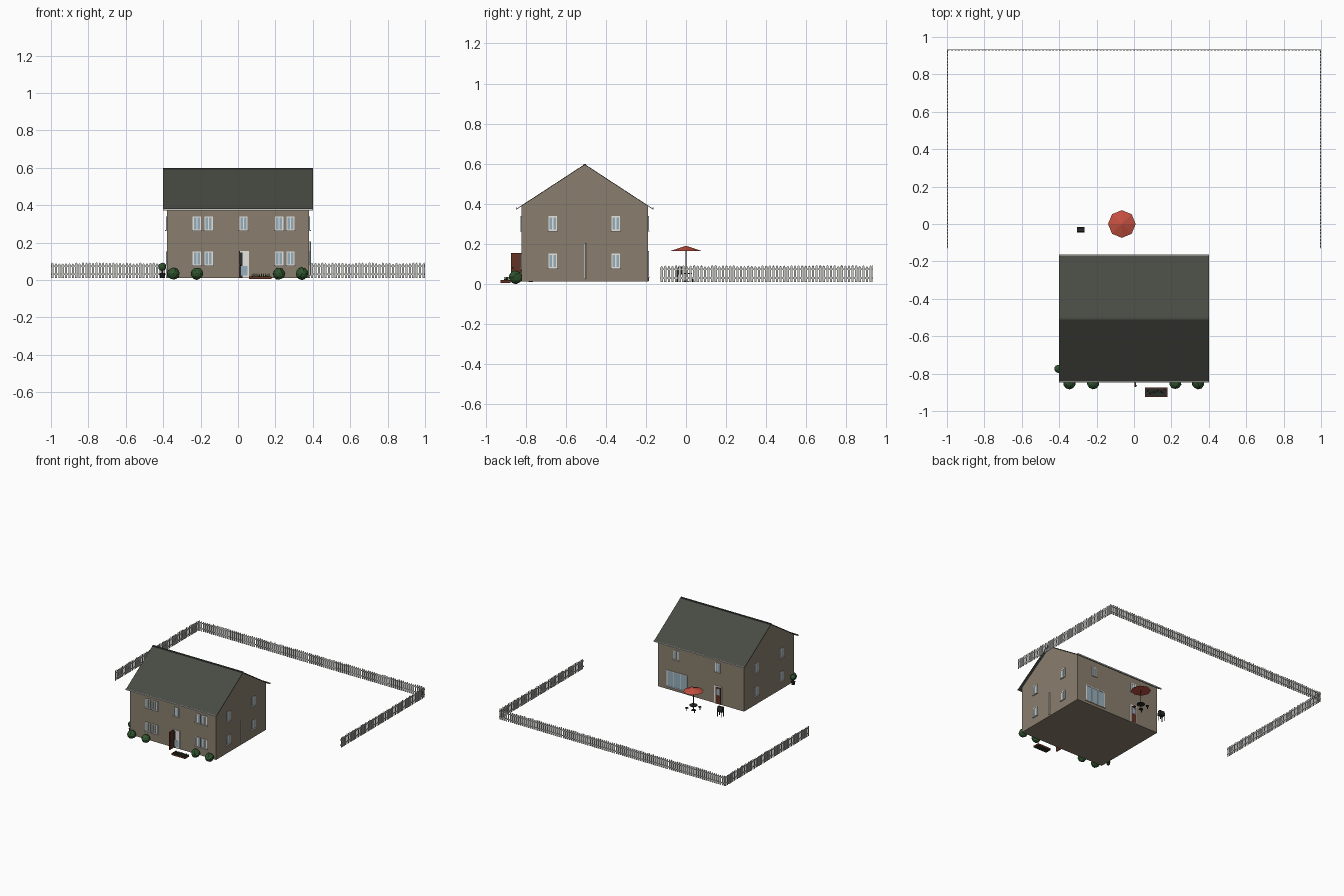
import bpy, bmesh, random
from math import pi, cos, sin
from mathutils import Matrix, Vector

random.seed(4)
cube = bpy.data.objects.get("Cube")
if cube:
    bpy.data.objects.remove(cube)


def material(name, r, g, b):
    lin = [(c / 255 / 12.92 if c < 11 else ((c / 255 + 0.055) / 1.055) ** 2.4) for c in (r, g, b)]
    m = bpy.data.materials.new(name)
    m.use_nodes = True
    m.diffuse_color = (*lin, 1)
    m.node_tree.nodes["Principled BSDF"].inputs["Base Color"].default_value = (*lin, 1)
    return m


WALL = material("stone wall", 138, 127, 110)
ROOF = material("slate roof", 72, 74, 67)
TRIM = material("white trim", 232, 230, 226)
FENCE = material("fence grey", 200, 200, 196)
GLASS = material("window glass", 150, 175, 188)
BROWN = material("brown wood", 98, 50, 37)
GREEN = material("leaf green", 48, 84, 46)
RED = material("parasol red", 196, 80, 64)
DARK = material("dark metal", 40, 44, 43)


class Part:
    """Collects primitives into one object, one material slot per colour."""

    def __init__(self, name, matrix=None):
        self.name, self.bm, self.mats = name, bmesh.new(), []
        self.matrix = matrix or Matrix()

    def paint(self, faces, mat):
        if mat not in self.mats:
            self.mats.append(mat)
        for f in faces:
            f.material_index = self.mats.index(mat)

    def box(self, center, size, mat):
        m = Matrix.Translation(center) @ Matrix.Diagonal((*size, 1))
        vs = bmesh.ops.create_cube(self.bm, size=1, matrix=m)["verts"]
        self.paint({f for v in vs for f in v.link_faces}, mat)

    def cone(self, center, r1, r2, h, mat, sides=8):
        vs = bmesh.ops.create_cone(self.bm, cap_ends=True, segments=sides, radius1=r1, radius2=r2,
                                   depth=h, matrix=Matrix.Translation(center))["verts"]
        self.paint({f for v in vs for f in v.link_faces}, mat)

    def ball(self, center, r, mat, rough=0.0, sub=2):
        vs = bmesh.ops.create_icosphere(self.bm, subdivisions=sub, radius=r,
                                        matrix=Matrix.Translation(center))["verts"]
        for v in vs:
            v.co += (v.co - Vector(center)) * random.uniform(-rough, rough)
        self.paint({f for v in vs for f in v.link_faces}, mat)

    def prism(self, outline, push, mat):
        face = self.bm.faces.new([self.bm.verts.new(p) for p in outline])
        ext = bmesh.ops.extrude_face_region(self.bm, geom=[face])["geom"]
        vs = [e for e in ext if isinstance(e, bmesh.types.BMVert)]
        bmesh.ops.translate(self.bm, verts=vs, vec=push)
        self.paint({f for v in vs for f in v.link_faces} | {face}, mat)

    def done(self):
        bmesh.ops.recalc_face_normals(self.bm, faces=self.bm.faces)
        self.bm.transform(self.matrix)
        mesh = bpy.data.meshes.new(self.name)
        self.bm.to_mesh(mesh)
        self.bm.free()
        for m in self.mats:
            mesh.materials.append(m)
        ob = bpy.data.objects.new(self.name, mesh)
        bpy.context.collection.objects.link(ob)
        return ob


# House body and roof
HX, FRONT, BACK, MID = 0.38, -0.82, -0.19, -0.505
FLOOR, EAVE, RIDGE = 0.012, 0.391, 0.594
walls = Part("house_walls")
walls.prism([(-HX, FRONT, FLOOR), (-HX, BACK, FLOOR), (-HX, BACK, EAVE),
             (-HX, MID, RIDGE), (-HX, FRONT, EAVE)], (2 * HX, 0, 0), WALL)
walls.done()

roof = Part("roof")
t, reach, drop = 0.004, 0.337, 0.378
for s in (-1, 1):
    edge = MID + s * reach
    roof.prism([(-0.4, MID, RIDGE), (-0.4, edge, drop - t), (-0.4, edge, drop), (-0.4, MID, RIDGE + t)],
               (0.8, 0, 0), ROOF)
roof.box((0, MID, 0.597), (0.8, 0.012, 0.006), ROOF)
roof.done()

gutters = Part("gutters")
for s in (-1, 1):
    gutters.box((0, MID + s * (reach + 0.003), drop), (0.8, 0.006, 0.01), FENCE)
gutters.done()


# Windows: local x runs along the wall, local -y points outward
def wall_frame(x, y, turn):
    return Matrix.Translation((x, y, 0)) @ Matrix.Rotation(turn, 4, "Z")


def window(name, frame, x, z, w=0.044, h=0.074, panes=2):
    p = Part(name, frame @ Matrix.Translation((x, 0, z)))
    bar = 0.006
    p.box((0, -0.001, 0), (w, 0.003, h), GLASS)
    for s in (-1, 1):
        p.box((0, -0.002, s * (h - bar) / 2), (w, 0.006, bar), TRIM)
    for i in range(panes + 1):
        p.box((-w / 2 + bar / 2 + i * (w - bar) / panes, -0.002, 0), (bar, 0.006, h), TRIM)
    p.box((0, -0.004, -h / 2), (w + 0.01, 0.01, 0.005), TRIM)
    p.done()


LOW, HIGH = 0.115, 0.302
front = wall_frame(0, FRONT, 0)
back = wall_frame(0, BACK, pi)
for z, floor in ((LOW, "lower"), (HIGH, "upper")):
    for x in (-0.22, -0.157, 0.22, 0.28):
        window(f"front_{floor}_window", front, x, z)
    for s, side in ((1, "left"), (-1, "right")):
        for y in (-0.16, 0.155):
            window(f"{side}_{floor}_window", wall_frame(s * HX, MID, s * pi / 2), y, z)
window("front_middle_window", front, 0.03, HIGH)
for x in (-0.22, 0.15):
    window("back_upper_window", back, x, HIGH)
window("patio_window", back, -0.21, 0.1, 0.18, 0.13, 3)

# Front doorway with the door standing open
door = Part("front_door", front)
door.box((0.03, -0.001, 0.084), (0.06, 0.004, 0.144), TRIM)
door.box((0.034, -0.003, 0.05), (0.036, 0.004, 0.05), GLASS)
door.box((0.018, -0.003, 0.08), (0.012, 0.004, 0.136), DARK)
door.box((0.006, -0.026, 0.083), (0.007, 0.052, 0.142), BROWN)
door.ball((0.012, -0.045, 0.08), 0.004, DARK, sub=1)
door.done()

# Back door
door = Part("back_door", back)
door.box((0.15, -0.001, 0.084), (0.066, 0.005, 0.144), TRIM)
door.box((0.154, -0.003, 0.081), (0.046, 0.005, 0.132), BROWN)
door.box((0.154, -0.005, 0.11), (0.026, 0.003, 0.05), GLASS)
door.done()

# Pipe on the left gable
pipe = Part("wall_pipe")
pipe.cone((HX + 0.004, MID, 0.115), 0.005, 0.005, 0.18, TRIM)
pipe.done()

# Bushes along the front
for x in (-0.345, -0.22, 0.22, 0.342):
    bush = Part("bush")
    bush.ball((x, -0.85, 0.034), 0.033, GREEN, 0.06)
    bush.done()

# Potted tree beside the house
tree = Part("potted_tree")
tree.cone((-0.405, -0.775, 0.024), 0.011, 0.016, 0.026, DARK)
tree.cone((-0.405, -0.775, 0.048), 0.003, 0.003, 0.03, BROWN)
tree.ball((-0.405, -0.775, 0.07), 0.022, GREEN, 0.06)
tree.done()

# Flower planter
planter = Part("planter")
for s in (-1, 1):
    planter.box((0.12, -0.9 + s * 0.023, 0.013), (0.12, 0.005, 0.014), BROWN)
    planter.box((0.12 + s * 0.0575, -0.9, 0.013), (0.005, 0.05, 0.014), BROWN)
planter.box((0.12, -0.9, 0.01), (0.112, 0.044, 0.008), DARK)
for i in range(10):
    x, y = 0.076 + 0.01 * i, -0.9 + random.uniform(-0.014, 0.014)
    planter.cone((x, y, 0.022), 0.004, 0.002, 0.016, GREEN, 5)
    planter.ball((x, y, 0.032), 0.003, (TRIM, RED)[i % 2], sub=1)
planter.done()

# Parasol, table and stools
PX = -0.065
parasol = Part("parasol")
parasol.cone((PX, 0, 0.178), 0.074, 0.002, 0.024, RED)
parasol.cone((PX, 0, 0.09), 0.003, 0.003, 0.156, DARK)
parasol.done()
table = Part("garden_table")
table.cone((PX, 0, 0.052), 0.03, 0.03, 0.004, DARK, 16)
table.cone((PX, 0, 0.014), 0.016, 0.01, 0.006, DARK, 12)
table.done()
for i in range(4):
    a = pi / 4 + i * pi / 2
    x, y = PX + 0.048 * cos(a), 0.048 * sin(a)
    stool = Part("garden_stool")
    stool.cone((x, y, 0.034), 0.012, 0.012, 0.004, DARK, 12)
    stool.cone((x, y, 0.022), 0.003, 0.003, 0.022, DARK)
    stool.done()

# Barbecue
grill = Part("barbecue", Matrix.Translation((-0.285, -0.03, 0)))
grill.box((0, 0, 0.06), (0.042, 0.03, 0.024), DARK)
grill.prism([(-0.021, -0.015, 0.072), (-0.021, 0.015, 0.072), (-0.021, 0.009, 0.088),
             (-0.021, -0.009, 0.088)], (0.042, 0, 0), DARK)
for sx in (-1, 1):
    for sy in (-1, 1):
        grill.box((sx * 0.018, sy * 0.012, 0.03), (0.004, 0.004, 0.04), DARK)
grill.done()


# Picket fence runs along local x
def fence(name, length, frame):
    p = Part(name, frame)
    n = round(length / 0.018)
    for i in range(n):
        x, w = (i + 0.5) * length / n, 0.0055
        top = 0.092 + random.uniform(-0.004, 0.003)
        p.prism([(x - w, -0.003, 0.01), (x + w, -0.003, 0.01), (x + w, -0.003, top - 0.006),
                 (x, -0.003, top), (x - w, -0.003, top - 0.006)], (0, 0.003, 0), FENCE)
    for z in (0.03, 0.073):
        p.box((length / 2, 0.0015, z), (length, 0.003, 0.008), FENCE)
    p.done()


fence("back_fence", 2.0, wall_frame(-1, 0.93, 0))
fence("left_fence", 1.06, wall_frame(0.997, -0.13, pi / 2))
fence("right_fence", 1.06, wall_frame(-0.997, 0.93, -pi / 2))
